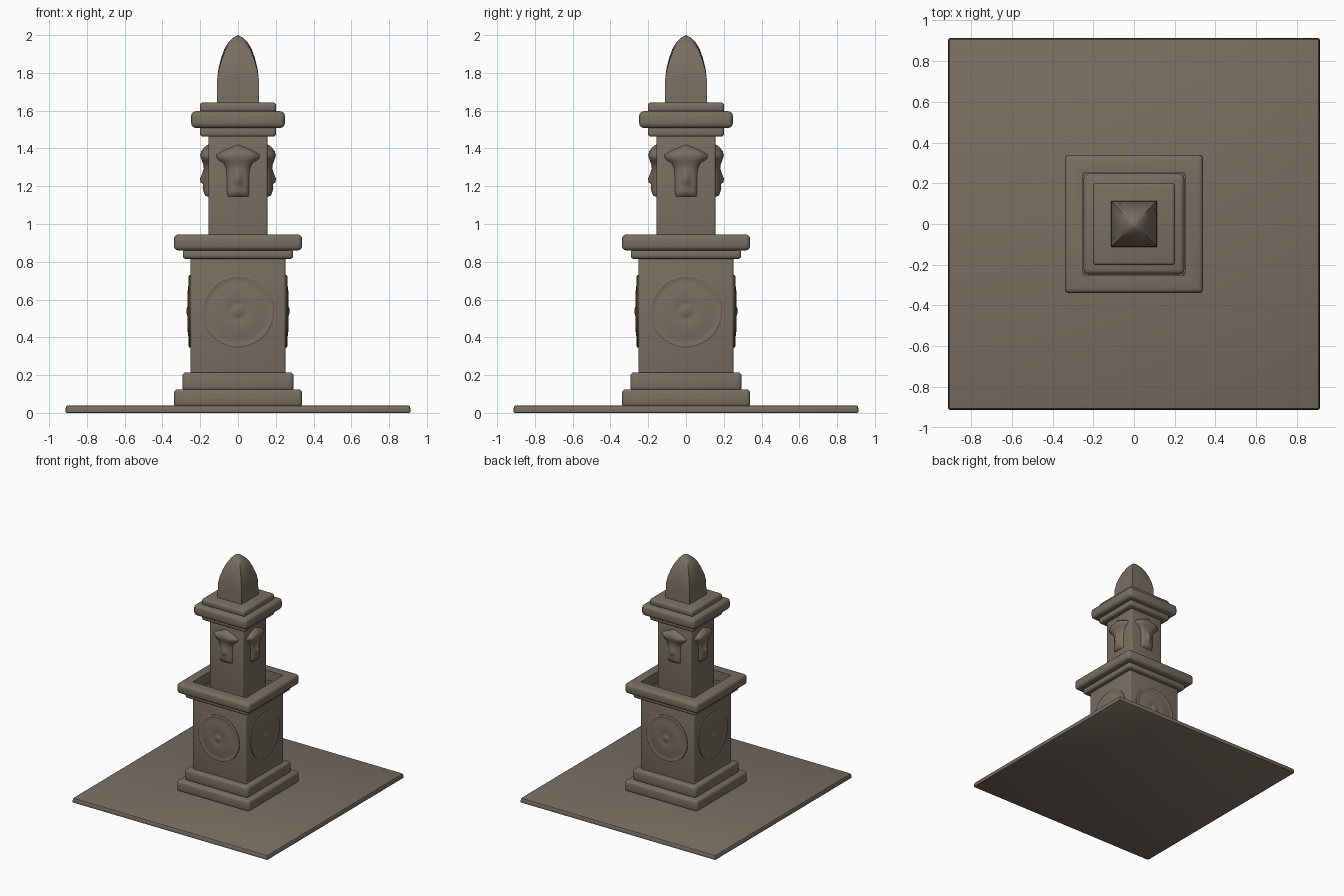
import bpy, bmesh, math
from mathutils import Matrix, Vector

if "Cube" in bpy.data.objects:
    bpy.data.objects.remove(bpy.data.objects["Cube"])

stone = bpy.data.materials.new("weathered brown stone")
stone.diffuse_color = (0.19, 0.158, 0.121, 1)
stone.use_nodes = True
stone.node_tree.nodes["Principled BSDF"].inputs["Base Color"].default_value = stone.diffuse_color


def finish(bm, name, angle=40, turn=0):
    """Turn a bmesh into a named, smooth-by-angle object."""
    bmesh.ops.recalc_face_normals(bm, faces=bm.faces[:])
    bm.transform(Matrix.Rotation(turn, 4, 'Z'))
    me = bpy.data.meshes.new(name)
    bm.to_mesh(me)
    bm.free()
    me.materials.append(stone)
    for p in me.polygons:
        p.use_smooth = True
    me.set_sharp_from_angle(angle=math.radians(angle))
    ob = bpy.data.objects.new(name, me)
    bpy.context.collection.objects.link(ob)
    return ob


def skin(bm, rings, close=False):
    """Bridge equal rings of points; optionally join last ring to first."""
    vs = [[bm.verts.new(p) for p in r] for r in rings]
    n = len(vs[0])
    for i in range(len(vs) if close else len(vs) - 1):
        a, b = vs[i], vs[(i + 1) % len(vs)]
        for j in range(n):
            k = (j + 1) % n
            bm.faces.new((a[j], a[k], b[k], b[j]))
    return vs


def square(h, z):
    return [(-h, -h, z), (h, -h, z), (h, h, z), (-h, h, z)]


def round_edges(bm, r, segs=3):
    if r:
        es = [e for e in bm.edges if len(e.link_faces) == 2]
        bmesh.ops.bevel(bm, geom=es, offset=r, segments=segs, profile=0.5,
                        affect='EDGES', clamp_overlap=True)


def block(name, h, z0, z1, r, top=None, segs=3):
    bm = bmesh.new()
    vs = skin(bm, [square(h, z0), square(top or h, z1)])
    bm.faces.new(vs[0])
    bm.faces.new(vs[1])
    bmesh.ops.recalc_face_normals(bm, faces=bm.faces[:])
    round_edges(bm, r, segs)
    finish(bm, name)


def frame(name, h, inner, z0, z1, r):
    bm = bmesh.new()
    skin(bm, [square(inner, z0), square(h, z0), square(h, z1), square(inner, z1)], True)
    bmesh.ops.recalc_face_normals(bm, faces=bm.faces[:])
    outer = [e for e in bm.edges if all(max(abs(v.co.x), abs(v.co.y)) > h - 0.01 for v in e.verts)]
    bmesh.ops.bevel(bm, geom=outer, offset=r, segments=3, profile=0.5, affect='EDGES')
    finish(bm, name)


# ground slab and plinth steps
block("ground_slab", 0.915, 0.0, 0.04, 0.01, 0.91, 2)
block("lower_step", 0.34, 0.03, 0.125, 0.022)
block("upper_step", 0.295, 0.115, 0.215, 0.022)

# pedestal with open basin rim
block("pedestal", 0.252, 0.2, 0.84, 0.012)
frame("rim_moulding", 0.292, 0.245, 0.815, 0.865, 0.016)
frame("basin_rim", 0.34, 0.25, 0.86, 0.945, 0.024)

# upper shaft and stacked cap
block("shaft", 0.157, 0.8, 1.48, 0.012)
block("cap_lower", 0.202, 1.462, 1.515, 0.016)
block("cap_middle", 0.248, 1.508, 1.597, 0.025)
block("cap_upper", 0.202, 1.59, 1.643, 0.016)

# finial: square below, blending into a rounded dome
bm = bmesh.new()
rings = []
for z, h, t in ((1.62, .112, 0), (1.76, .111, 0), (1.82, .104, .1), (1.88, .089, .25),
                (1.925, .073, .4), (1.96, .052, .55), (1.985, .027, .7)):
    ring = []
    for i in range(24):
        a = math.tau * (i + 0.0) / 24
        c, s = math.cos(a), math.sin(a)
        k = (1 - t) / max(abs(c), abs(s)) + t
        ring.append((h * k * c, h * k * s, z))
    rings.append(ring)
vs = skin(bm, rings)
tip = bm.verts.new((0, 0, 2.0))
for j in range(24):
    bm.faces.new((vs[-1][j], vs[-1][(j + 1) % 24], tip))
bm.faces.new(vs[0])
finish(bm, "finial")

# round shields: (radius, projection)
shield = ((.192, -.004), (.192, .005), (.187, .009), (.181, .009), (.175, .006), (.15, .009),
          (.11, .014), (.07, .016), (.05, .013), (.036, .011), (.025, .016), (.012, .02))
# masks: (height, half width, projection, side drop, nose)
mask = ((1.422, .075, -.004, .03, 0), (1.412, .1, .016, .035, 0), (1.385, .118, .038, .02, 0),
        (1.362, .118, .043, .008, 0), (1.338, .105, .036, 0, 0), (1.315, .08, .027, -.008, 0),
        (1.295, .066, .022, 0, .002), (1.27, .063, .02, 0, .012), (1.24, .062, .022, 0, .022),
        (1.222, .062, .022, 0, .02), (1.21, .062, .022, 0, .006), (1.19, .062, .022, 0, .008),
        (1.17, .061, .022, 0, .003), (1.15, .06, .016, 0, 0), (1.143, .058, -.004, 0, 0))

for k, side in enumerate(("front", "right", "back", "left")):
    turn = k * math.pi / 2
    bm = bmesh.new()
    vs = skin(bm, [[(r * math.cos(math.tau * j / 40), -.252 - d,
                     .538 + r * math.sin(math.tau * j / 40)) for j in range(40)]
                   for r, d in shield])
    bm.faces.new(vs[-1])
    finish(bm, side + "_shield", 50, turn)

    # carved mask as a relief grid
    bm = bmesh.new()
    n = 14
    grid = []
    for z, w, d, drop, nose in mask:
        row = []
        for i in range(n + 1):
            u = 2 * i / n - 1
            relief = (d + .004) * (1 - abs(u) ** 4) - .004
            relief += nose * math.exp(-(u * w / .018) ** 2)
            row.append(bm.verts.new((u * w, -.157 - relief, z - drop * abs(u))))
        grid.append(row)
    for a, b in zip(grid, grid[1:]):
        for i in range(n):
            bm.faces.new((a[i], b[i], b[i + 1], a[i + 1]))
    bmesh.ops.recalc_face_normals(bm, faces=bm.faces[:])
    bm.faces.ensure_lookup_table()
    ob = finish(bm, side + "_mask", 60, turn)
    out = Vector((math.sin(turn), -math.cos(turn), 0))
    if sum(p.normal.dot(out) * p.area for p in ob.data.polygons) < 0:
        ob.data.flip_normals()
